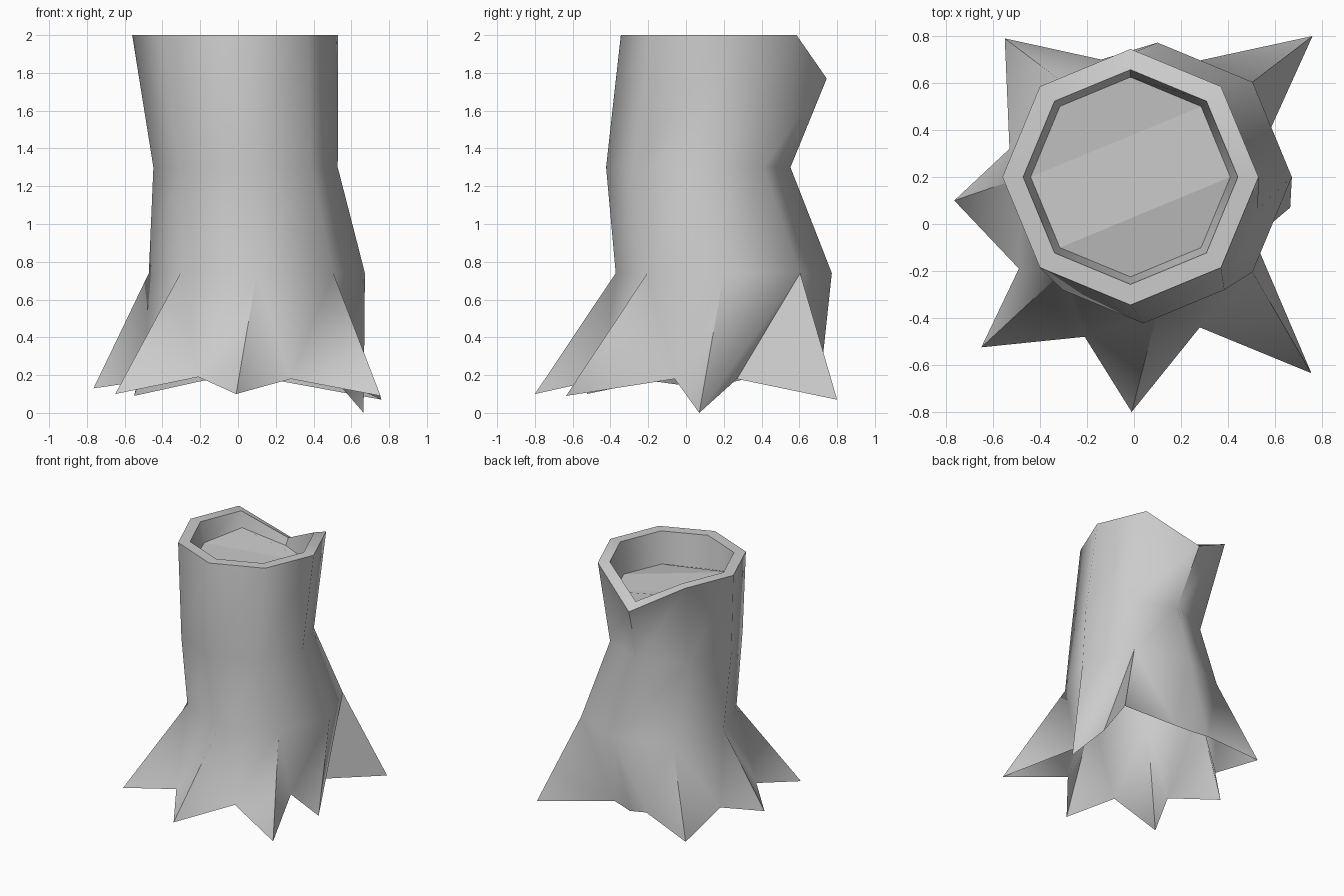
import bpy, bmesh
from math import cos, sin, pi, radians

SIDES = 8

cube = bpy.data.objects.get("Cube")
if cube:
    bpy.data.objects.remove(cube, do_unlink=True)

grey = bpy.data.materials.new("plain_grey")
grey.use_nodes = True
colour = (0.6, 0.6, 0.6, 1)
grey.diffuse_color = colour
grey.node_tree.nodes["Principled BSDF"].inputs["Base Color"].default_value = colour


def octagon(cx, cy, radius, heights):
    """Points of one octagonal ring, counter-clockwise from +x."""
    if not isinstance(heights, (list, tuple)):
        heights = [heights] * SIDES
    return [(cx + radius * cos(2 * pi * i / SIDES),
             cy + radius * sin(2 * pi * i / SIDES), z)
            for i, z in enumerate(heights)]


def add_points(bm, points):
    return [bm.verts.new(p) for p in points]


def bridge(bm, lower, upper):
    for i in range(SIDES):
        j = (i + 1) % SIDES
        bm.faces.new((lower[i], lower[j], upper[j], upper[i]))


def finish(bm, name, smooth_angle=None):
    mesh = bpy.data.meshes.new(name)
    bm.to_mesh(mesh)
    bm.free()
    mesh.materials.append(grey)
    obj = bpy.data.objects.new(name, mesh)
    bpy.context.collection.objects.link(obj)
    if smooth_angle:
        bpy.ops.object.select_all(action='DESELECT')
        obj.select_set(True)
        bpy.context.view_layer.objects.active = obj
        bpy.ops.object.shade_smooth_by_angle(angle=radians(smooth_angle))
    return obj


# Ring heights: the rim is chipped down at the back corner
rim_outer_z = [2.0] * SIDES
rim_inner_z = [2.0] * SIDES
rim_outer_z[2], rim_inner_z[2] = 1.77, 1.82
floor_z = [1.75, 1.76, 1.77, 1.88, 1.84, 1.845, 1.745, 1.75]

top_centre = (-0.015, 0.2)
rim_outer = octagon(*top_centre, 0.545, rim_outer_z)
rim_inner = octagon(*top_centre, 0.457, rim_inner_z)
floor_ring = octagon(*top_centre, 0.425, floor_z)

# Root tips and the notches that follow each of them, counter-clockwise from +x
root_tips = [
    (0.665, 0.07, 0), (0.76, 0.8, 0.07), (0, 0.71, 0.16), (-0.55, 0.79, 0.09),
    (-0.765, 0.1, 0.13), (-0.65, -0.525, 0.1), (-0.01, -0.8, 0.1), (0.755, -0.635, 0.09),
]
root_notches = [
    (0.52, 0.27, 0.18), (0.16, 0.67, 0.18), (-0.14, 0.7, 0.18), (-0.53, 0.32, 0.18),
    (-0.49, -0.19, 0.17), (-0.21, -0.48, 0.19), (0.28, -0.44, 0.18), (0.51, -0.06, 0.18),
]

# Bark: bent trunk with flaring roots, open underneath
bm = bmesh.new()
flare = add_points(bm, octagon(0.1, 0.2, 0.572, 0.74))
waist = add_points(bm, octagon(0.04, 0.065, 0.488, 1.3))
crown = add_points(bm, rim_outer)
bridge(bm, flare, waist)
bridge(bm, waist, crown)

tips = add_points(bm, root_tips)
notches = add_points(bm, root_notches)
for i in range(SIDES):
    j = (i + 1) % SIDES
    notch = notches[i]
    if i == 0:
        # The side root spreads into a wide flap
        bm.faces.new((flare[i], tips[i], flare[j]))
        bm.faces.new((tips[i], notch, flare[j]))
    else:
        bm.faces.new((flare[i], tips[i], notch))
        bm.faces.new((flare[i], notch, flare[j]))
    bm.faces.new((flare[j], notch, tips[j]))
finish(bm, "bark", 50)

# Cut rim and the shallow hollow wall inside it
bm = bmesh.new()
outer = add_points(bm, rim_outer)
inner = add_points(bm, rim_inner)
base = add_points(bm, floor_ring)
bridge(bm, outer, inner)
bridge(bm, inner, base)
finish(bm, "rim_and_hollow_wall", 50)

# Uneven floor of the hollow, in three facets
bm = bmesh.new()
ring = add_points(bm, floor_ring)
for facet in ((1, 2, 3, 4), (0, 1, 4, 5), (5, 6, 7, 0)):
    bm.faces.new([ring[k] for k in facet])
finish(bm, "hollow_floor")
